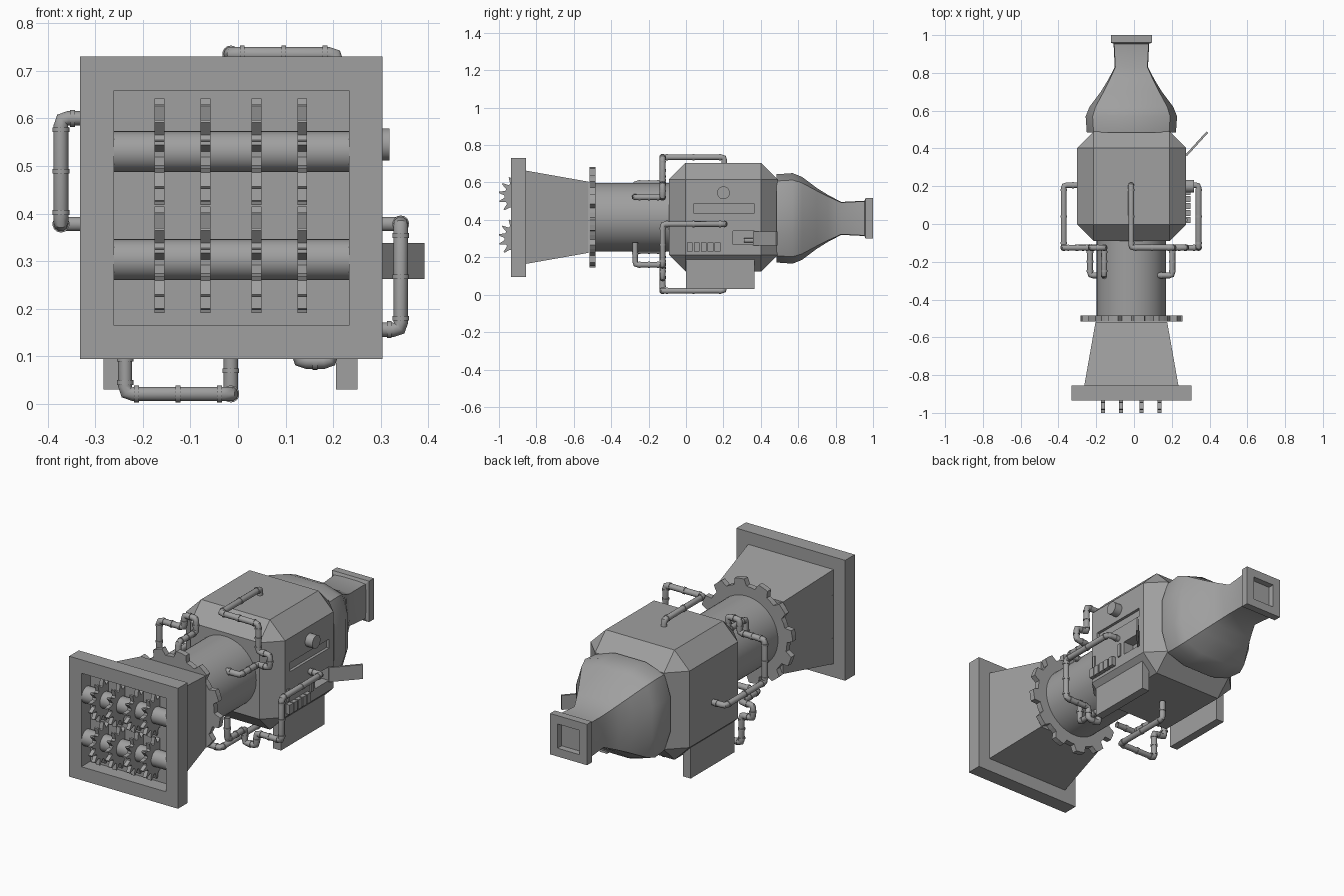
import bpy, bmesh, math
from mathutils import Vector, Matrix

cube = bpy.data.objects.get("Cube")
if cube:
    bpy.data.objects.remove(cube)

steel = bpy.data.materials.new("grey_steel")
steel.use_nodes = True
GREY = (0.35, 0.35, 0.35, 1)
steel.diffuse_color = GREY
steel.node_tree.nodes["Principled BSDF"].inputs["Base Color"].default_value = GREY

CX, CZ = -0.014, 0.414     # machine axis


def finish(name, bm, smooth=None):
    bmesh.ops.recalc_face_normals(bm, faces=bm.faces)
    mesh = bpy.data.meshes.new(name)
    bm.to_mesh(mesh)
    bm.free()
    mesh.materials.append(steel)
    ob = bpy.data.objects.new(name, mesh)
    bpy.context.collection.objects.link(ob)
    if smooth:
        bpy.ops.object.select_all(action='DESELECT')
        ob.select_set(True)
        bpy.context.view_layer.objects.active = ob
        bpy.ops.object.shade_smooth_by_angle(angle=math.radians(smooth))
    return ob


def box(name, x, y, z, bevel=0):
    bm = bmesh.new()
    bmesh.ops.create_cube(bm, size=1)
    for v in bm.verts:
        v.co = [a + (b - a) * (c + 0.5) for (a, b), c in zip((x, y, z), v.co)]
    if bevel:
        bmesh.ops.bevel(bm, geom=bm.edges[:], offset=bevel, segments=1, affect='EDGES')
    return finish(name, bm)


def loft(name, rings, smooth=None, capped=True):
    """Skin a list of closed loops of points."""
    bm = bmesh.new()
    loops = [[bm.verts.new(p) for p in ring] for ring in rings]
    for a, b in zip(loops, loops[1:]):
        for i in range(len(a)):
            j = (i + 1) % len(a)
            bm.faces.new((a[i], a[j], b[j], b[i]))
    if capped:
        bm.faces.new(loops[0])
        bm.faces.new(loops[-1])
    return finish(name, bm, smooth)


def square(y, h, cz=CZ):
    return [(CX + sx * h, y, cz + sz * h) for sx, sz in ((-1, -1), (1, -1), (1, 1), (-1, 1))]


def rod(name, a, b, r, sides=32):
    a, b = Vector(a), Vector(b)
    turn = (b - a).to_track_quat('Z', 'Y').to_matrix().to_4x4()
    bm = bmesh.new()
    bmesh.ops.create_cone(bm, cap_ends=True, segments=sides, radius1=r, radius2=r,
                          depth=(b - a).length, matrix=Matrix.Translation((a + b) / 2) @ turn)
    return finish(name, bm, 40)


def gear(name, centre, axis, thick, teeth, root, tip, shape):
    """Toothed disc; shape lists (fraction of pitch, is_tip) for one tooth."""
    def ring(h):
        pts = []
        for t in range(teeth):
            for f, up in shape:
                a, r = 2 * math.pi * (t + f) / teeth, tip if up else root
                u, w = r * math.cos(a), r * math.sin(a)
                off = (h, u, w) if axis == 'X' else (u, h, w)
                pts.append(Vector(centre) + Vector(off))
        return pts
    return loft(name, [ring(-thick / 2), ring(thick / 2)])


# intake hopper and its open frame
loft("intake_hopper", [square(-0.86, 0.25), square(-0.52, 0.19)])
MZ = 0.412
loft("intake_frame", [square(y, h, MZ) for y, h in
     ((-0.855, 0.247), (-0.855, 0.318), (-0.935, 0.318), (-0.935, 0.247), (-0.855, 0.247))],
     capped=False)

# two crushing rollers with spiked discs
for label, z in (("upper", 0.53), ("lower", 0.303)):
    rod(label + "_roller", (-0.262, -0.89, z), (0.234, -0.89, z), 0.043)
    for i, x in enumerate((-0.165, -0.068, 0.039, 0.135)):
        gear(f"{label}_spiked_disc_{i + 1}", (x, -0.89, z), 'X', 0.021, 14, 0.08, 0.112,
             ((0, 0), (0.3, 0), (0.58, 1), (0.72, 1)))

# toothed collar and neck
gear("toothed_collar", (CX, -0.5, CZ), 'Y', 0.03, 12, 0.236, 0.27,
     ((0.0, 0), (0.2, 0), (0.4, 0), (0.5, 1), (0.7, 1), (0.9, 1)))
rod("neck", (CX, -0.5, CZ), (CX, -0.06, CZ), 0.184, 48)

# chamfered main housing with recessed control bay
body = box("main_housing", (-0.302, 0.276), (-0.09, 0.49), (0.125, 0.705), 0.088)


def recess(name, y, z, depth):
    cutter = box(name, (0.276 - depth, 0.35), y, z)
    cutter.hide_render = True
    cutter.hide_set(True)
    cutter.display_type = 'WIRE'
    mod = body.modifiers.new(name, 'BOOLEAN')
    mod.operation, mod.solver, mod.object = 'DIFFERENCE', 'EXACT', cutter
    bpy.ops.object.select_all(action='DESELECT')
    bpy.context.view_layer.objects.active = body
    bpy.ops.object.modifier_apply(modifier=name)
    bpy.data.objects.remove(cutter)


recess("bay_cutter", (0.25, 0.365), (0.268, 0.34), 0.06)
recess("slot_cutter", (0.04, 0.367), (0.438, 0.486), 0.015)

# skids under the housing
for label, x in (("right", -0.283), ("left", 0.206)):
    box(label + "_skid", (x, x + 0.045), (0.0, 0.365), (0.03, 0.25))

# controls on the left wall
rod("control_knob", (0.26, 0.2, 0.545), (0.318, 0.2, 0.545), 0.034)
for i in range(5):
    y = 0.005 + i * 0.037
    box(f"button_{i + 1}", (0.27, 0.298), (y, y + 0.031), (0.23, 0.28))
box("gauge_strip", (0.27, 0.284), (0.012, 0.028), (0.29, 0.355))
box("bay_latch", (0.27, 0.284), (0.208, 0.228), (0.268, 0.34))
rod("bay_lever", (0.235, 0.31, 0.29), (0.235, 0.36, 0.29), 0.012, 12)
hinge, tip, t = Vector((0.276, 0.363)), Vector((0.388, 0.486)), Vector((0.004, -0.004))
loft("open_hatch", [[(*p, z) for p in (hinge + t, tip + t, tip - t, hinge - t)]
                    for z in (0.262, 0.338)])

# tapering exhaust, a bulging square that shrinks to a neck
TZ = 0.408


def exhaust_ring(y, side, corner):
    pts = []
    for k in range(4):
        c, s = ((1, 0), (0, 1), (-1, 0), (0, -1))[k]
        for u, w in ((side, -0.45 * corner), (side, 0.45 * corner), (corner, corner)):
            pts.append((CX + u * c - w * s, y, TZ + u * s + w * c))
    return pts


loft("exhaust_cone", [exhaust_ring(*r) for r in
     ((0.485, 0.236, 0.2), (0.57, 0.242, 0.205), (0.62, 0.222, 0.19), (0.7, 0.162, 0.147),
      (0.76, 0.125, 0.117), (0.83, 0.088, 0.085), (0.97, 0.095, 0.092))], 35)
loft("exhaust_flange", [square(y, h, TZ) for y, h in
     ((0.94, 0.06), (0.96, 0.108), (1.0, 0.108), (1.0, 0.064), (0.945, 0.06))])

# four identical pipe runs around the housing: (radial, y, tangential)
RUN = [Vector(p) for p in (
    (0.26, 0.205, 0), (0.357, 0.205, 0), (0.357, -0.125, 0), (0.357, -0.125, 0.222),
    (0.211, -0.125, 0.222), (0.211, -0.125, 0.289), (0.143, -0.125, 0.289),
    (0.143, -0.125, 0.218), (0.143, -0.272, 0.218), (0.143, -0.272, 0.1))]


def pipe_frame(k):
    c, s = ((0, 1), (1, 0), (0, -1), (-1, 0))[k]
    return lambda p: Vector((-0.015 + p.x * c + p.z * s, p.y, 0.378 + p.x * s - p.z * c))


for k, label in enumerate(("top", "left", "bottom", "right")):
    place = pipe_frame(k)
    path = [RUN[0]]
    for a, b, c in zip(RUN, RUN[1:], RUN[2:]):
        p, q = b + (a - b).normalized() * 0.016, b + (c - b).normalized() * 0.016
        path += [p, b * 0.6 + (p + q) * 0.2, q]
    path.append(RUN[-1])
    curve = bpy.data.curves.new(label + "_pipe", 'CURVE')
    curve.dimensions, curve.bevel_depth, curve.bevel_resolution = '3D', 0.0155, 3
    spline = curve.splines.new('POLY')
    spline.points.add(len(path) - 1)
    for pt, p in zip(spline.points, path):
        pt.co = (*place(p), 1)
    curve.materials.append(steel)
    ob = bpy.data.objects.new(label + "_pipe", curve)
    bpy.context.collection.objects.link(ob)
    bpy.ops.object.select_all(action='DESELECT')
    ob.select_set(True)
    bpy.context.view_layer.objects.active = ob
    bpy.ops.object.convert(target='MESH')
    bpy.ops.object.shade_smooth_by_angle(angle=math.radians(40))
    # couplings beside the elbows and along the long runs
    for i, (a, b) in enumerate(zip(RUN, RUN[1:])):
        d, n = (b - a).normalized(), (b - a).length
        for j, s in enumerate((0.024, n / 2, n - 0.024) if n > 0.14 else (n / 2,)):
            m = a + d * s
            rod(f"{label}_coupling_{i + 1}_{j + 1}", place(m - d * 0.005),
                place(m + d * 0.005), 0.018, 14)
